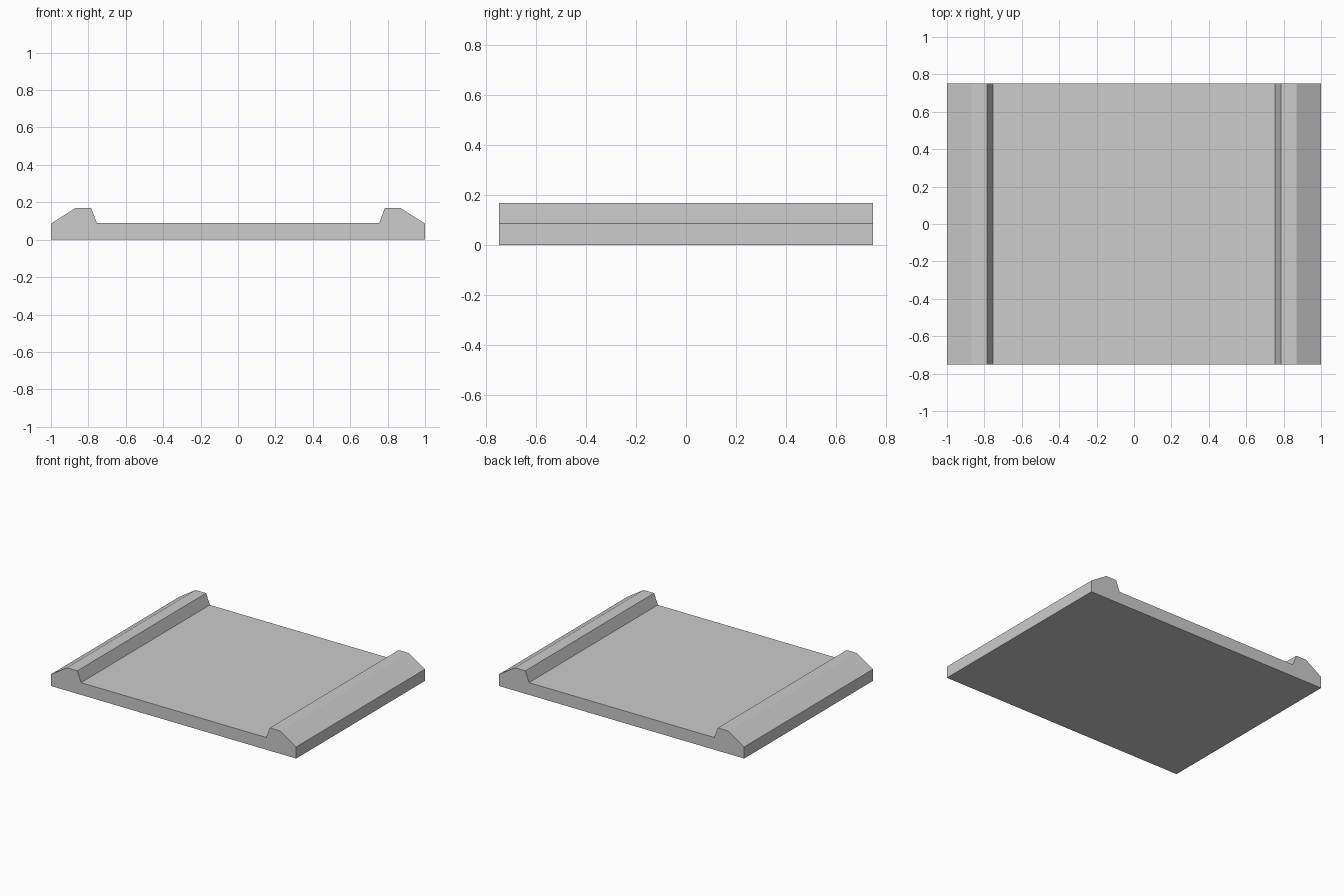
import bpy
import bmesh

cube = bpy.data.objects.get("Cube")
if cube:
    bpy.data.objects.remove(cube, do_unlink=True)

# Single light grey material
grey = bpy.data.materials.new("light_grey")
grey.use_nodes = True
colour = (0.604, 0.604, 0.604, 1)
grey.diffuse_color = colour
grey.node_tree.nodes["Principled BSDF"].inputs["Base Color"].default_value = colour

HALF_DEPTH = 0.75

# Half cross-section from the outer bottom edge up over the rail to the deck
half = [(1.0, 0.0), (1.0, 0.086), (0.87, 0.169), (0.785, 0.169), (0.755, 0.09)]
profile = half + [(-x, z) for x, z in reversed(half)]

# Slab with a raised, bevelled rail along each side, extruded front to back
bm = bmesh.new()
front = bm.faces.new([bm.verts.new((x, -HALF_DEPTH, z)) for x, z in profile])
extruded = bmesh.ops.extrude_face_region(bm, geom=[front], use_keep_orig=True)
moved = [v for v in extruded["geom"] if isinstance(v, bmesh.types.BMVert)]
bmesh.ops.translate(bm, verts=moved, vec=(0, 2 * HALF_DEPTH, 0))
bmesh.ops.recalc_face_normals(bm, faces=bm.faces)

mesh = bpy.data.meshes.new("railed_slab")
bm.to_mesh(mesh)
bm.free()
mesh.materials.append(grey)
slab = bpy.data.objects.new("railed_slab", mesh)
bpy.context.collection.objects.link(slab)
